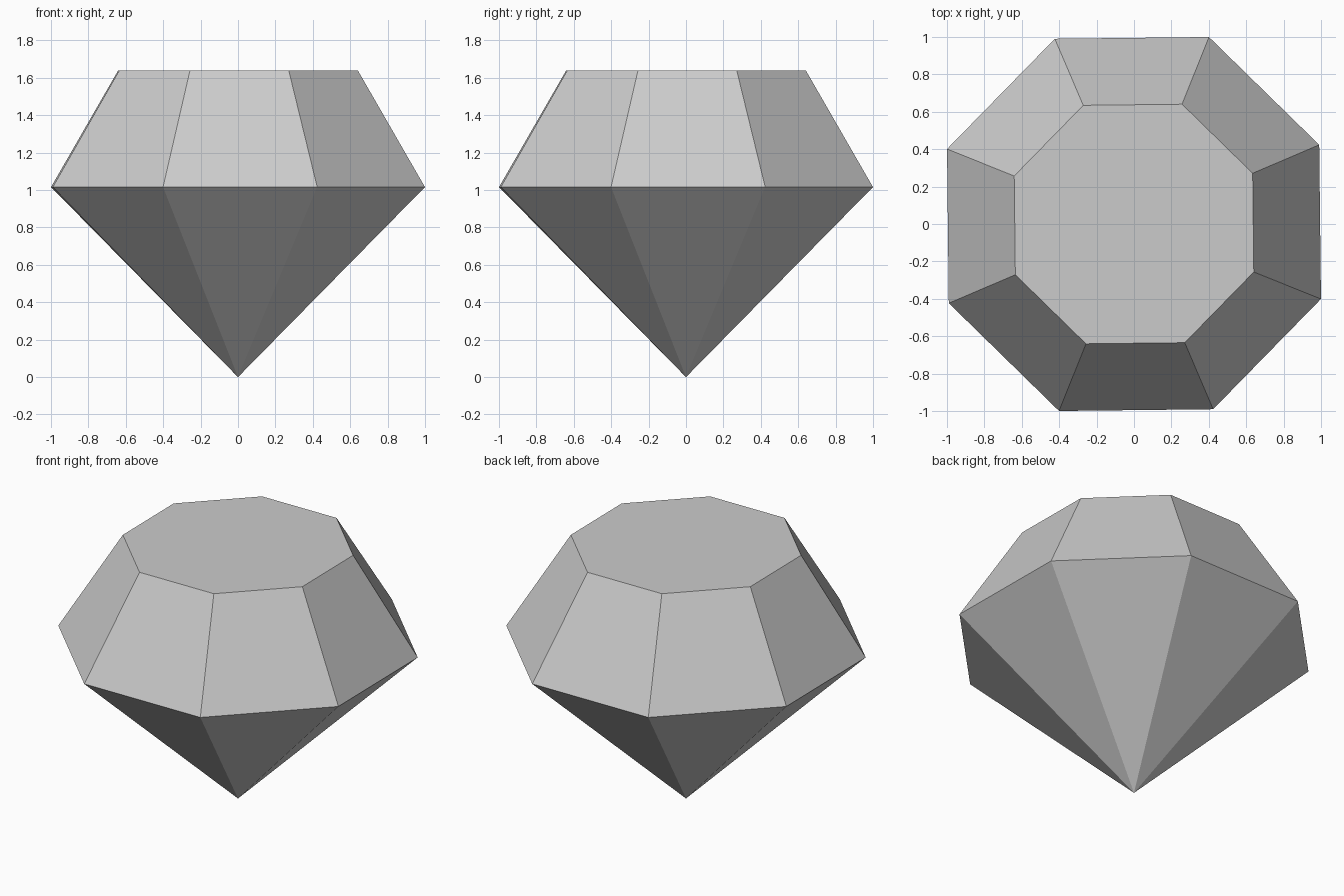
import bpy, bmesh, math

if "Cube" in bpy.data.objects:
    bpy.data.objects.remove(bpy.data.objects["Cube"])

SIDES = 8
TURN = math.radians(22.5 + 0.65)   # the octagon is turned very slightly off square


def ring(bm, radius, z):
    return [bm.verts.new((radius * math.cos(TURN + i * math.tau / SIDES),
                          radius * math.sin(TURN + i * math.tau / SIDES), z))
            for i in range(SIDES)]


bm = bmesh.new()
tip = bm.verts.new((0, 0, 0))
girdle = ring(bm, 1.077, 1.016)
table = ring(bm, 0.69, 1.64)

# Lower point and sloping crown facets
for i in range(SIDES):
    j = (i + 1) % SIDES
    bm.faces.new((tip, girdle[j], girdle[i]))
    bm.faces.new((girdle[i], girdle[j], table[j], table[i]))

# Flat top
bm.faces.new(table)
bmesh.ops.recalc_face_normals(bm, faces=bm.faces)

mesh = bpy.data.meshes.new("cut_gem")
bm.to_mesh(mesh)
bm.free()
gem = bpy.data.objects.new("cut_gem", mesh)
bpy.context.collection.objects.link(gem)
